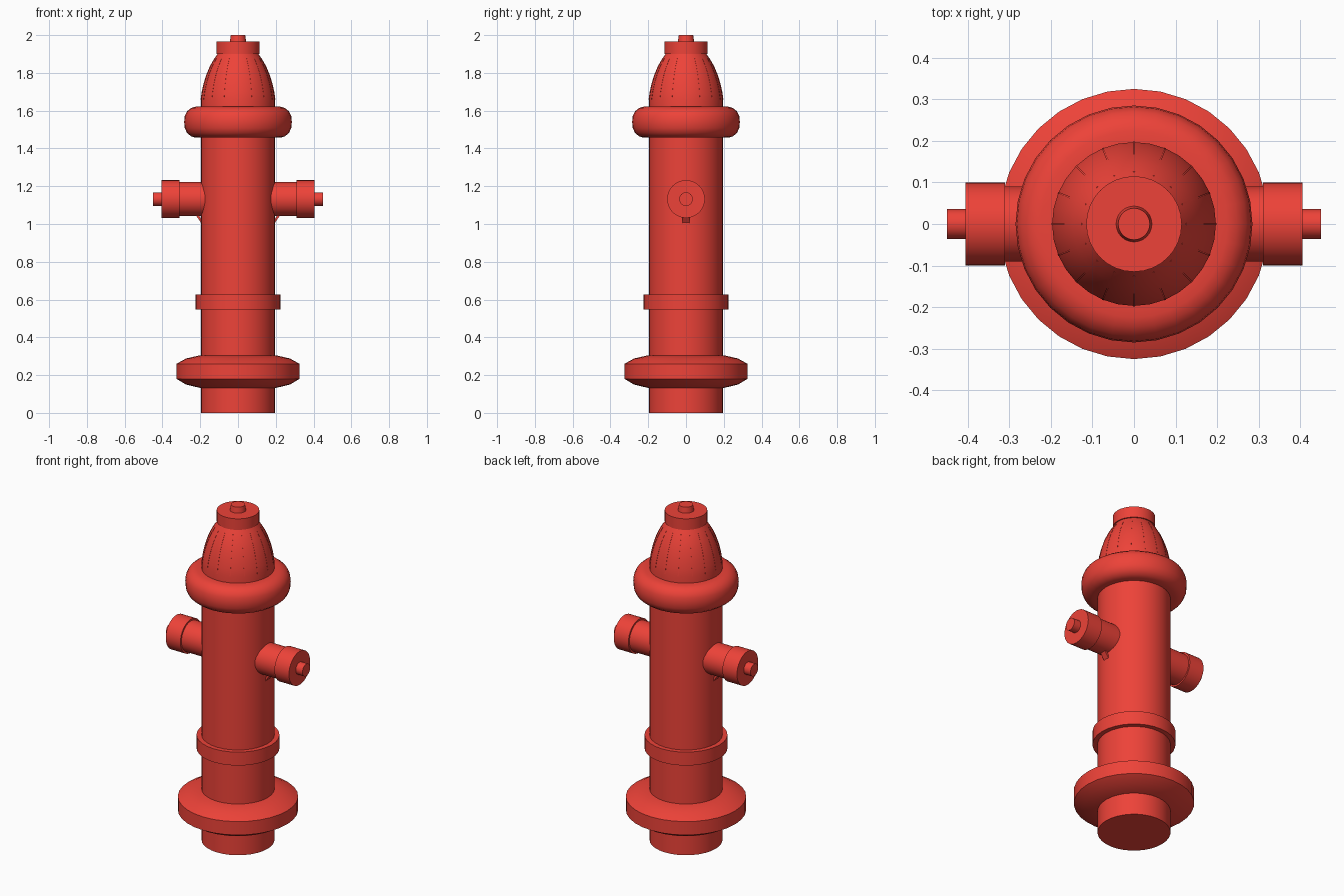
import bpy, bmesh, math
from mathutils import Matrix, Vector

if "Cube" in bpy.data.objects:
    bpy.data.objects.remove(bpy.data.objects["Cube"])

red = bpy.data.materials.new("red_paint")
red.diffuse_color = (0.85, 0.055, 0.04, 1)
red.use_nodes = True
red.node_tree.nodes["Principled BSDF"].inputs["Base Color"].default_value = red.diffuse_color


def finish(name, bm, angle=35):
    bmesh.ops.recalc_face_normals(bm, faces=bm.faces)
    mesh = bpy.data.meshes.new(name)
    bm.to_mesh(mesh)
    bm.free()
    obj = bpy.data.objects.new(name, mesh)
    bpy.context.collection.objects.link(obj)
    mesh.materials.append(red)
    bpy.ops.object.select_all(action='DESELECT')
    obj.select_set(True)
    bpy.context.view_layer.objects.active = obj
    bpy.ops.object.shade_smooth_by_angle(angle=math.radians(angle))
    return obj


def lathe(name, profile, matrix=Matrix(), segs=32):
    """Revolve (radius, height) points around z, capping both ends."""
    bm = bmesh.new()
    rings = []
    for r, z in profile:
        rings.append([bm.verts.new(matrix @ Vector((
            r * math.cos(2 * math.pi * i / segs),
            r * math.sin(2 * math.pi * i / segs), z))) for i in range(segs)])
    for a, b in zip(rings, rings[1:]):
        for i in range(segs):
            j = (i + 1) % segs
            bm.faces.new((a[i], a[j], b[j], b[i]))
    bm.faces.new(rings[0])
    bm.faces.new(rings[-1])
    return finish(name, bm)


def cyl(r, z0, z1):
    return [(r, z0), (r, z1)]


# Barrel and its bands
lathe("barrel", cyl(0.197, 0, 1.6))
lathe("base_flange", [(0.19, 0.13), (0.2, 0.132), (0.275, 0.15), (0.325, 0.18),
                      (0.325, 0.26), (0.275, 0.288), (0.2, 0.305), (0.19, 0.305)])
lathe("middle_band", cyl(0.224, 0.547, 0.627))
lathe("top_collar", [(0.19, 1.457), (0.225, 1.457), (0.248, 1.464), (0.27, 1.482),
                     (0.282, 1.508), (0.285, 1.54), (0.282, 1.572), (0.27, 1.597),
                     (0.248, 1.614), (0.225, 1.621), (0.19, 1.621)])

# Bonnet dome with fine ribs
dome = [(0.197, 1.6), (0.197, 1.66), (0.191, 1.70), (0.181, 1.745), (0.167, 1.79),
        (0.148, 1.835), (0.125, 1.875), (0.105, 1.905)]
lathe("bonnet", dome)
bm = bmesh.new()
for k in range(16):
    turn = Matrix.Rotation(k * math.pi / 8, 4, 'Z')
    rows = [[bm.verts.new(turn @ Vector((r + d, y, z)))
             for d, y in ((-0.01, -0.002), (0.001, -0.002), (0.001, 0.002), (-0.01, 0.002))]
            for r, z in dome[1:-1]]
    for a, b in zip(rows, rows[1:]):
        for i in range(4):
            j = (i + 1) % 4
            bm.faces.new((a[i], a[j], b[j], b[i]))
    bm.faces.new(rows[0])
    bm.faces.new(rows[-1])
finish("bonnet_ribs", bm)

# Bonnet cap and operating nut
lathe("bonnet_cap", cyl(0.115, 1.9, 1.966))
lathe("operating_nut", [(0.044, 1.96), (0.038, 2.0)])

# Side outlets, one per side
for side, s in (("right", 1), ("left", -1)):
    m = Matrix.Translation((0, 0, 1.132)) @ Matrix.Rotation(s * math.pi / 2, 4, 'Y')
    lathe(side + "_outlet_pipe", cyl(0.09, 0.1, 0.32), m)
    lathe(side + "_outlet_cap", cyl(0.1, 0.31, 0.406), m)
    lathe(side + "_outlet_nut", cyl(0.036, 0.4, 0.45), m)
    # Small slanted brace under the pipe
    bm = bmesh.new()
    bmesh.ops.create_cube(bm, size=1, matrix=(
        Matrix.Translation((s * 0.208, 0, 1.035))
        @ Matrix.Rotation(s * math.radians(35), 4, 'Y')
        @ Matrix.Diagonal((0.012, 0.036, 0.062, 1))))
    finish(side + "_outlet_brace", bm)
